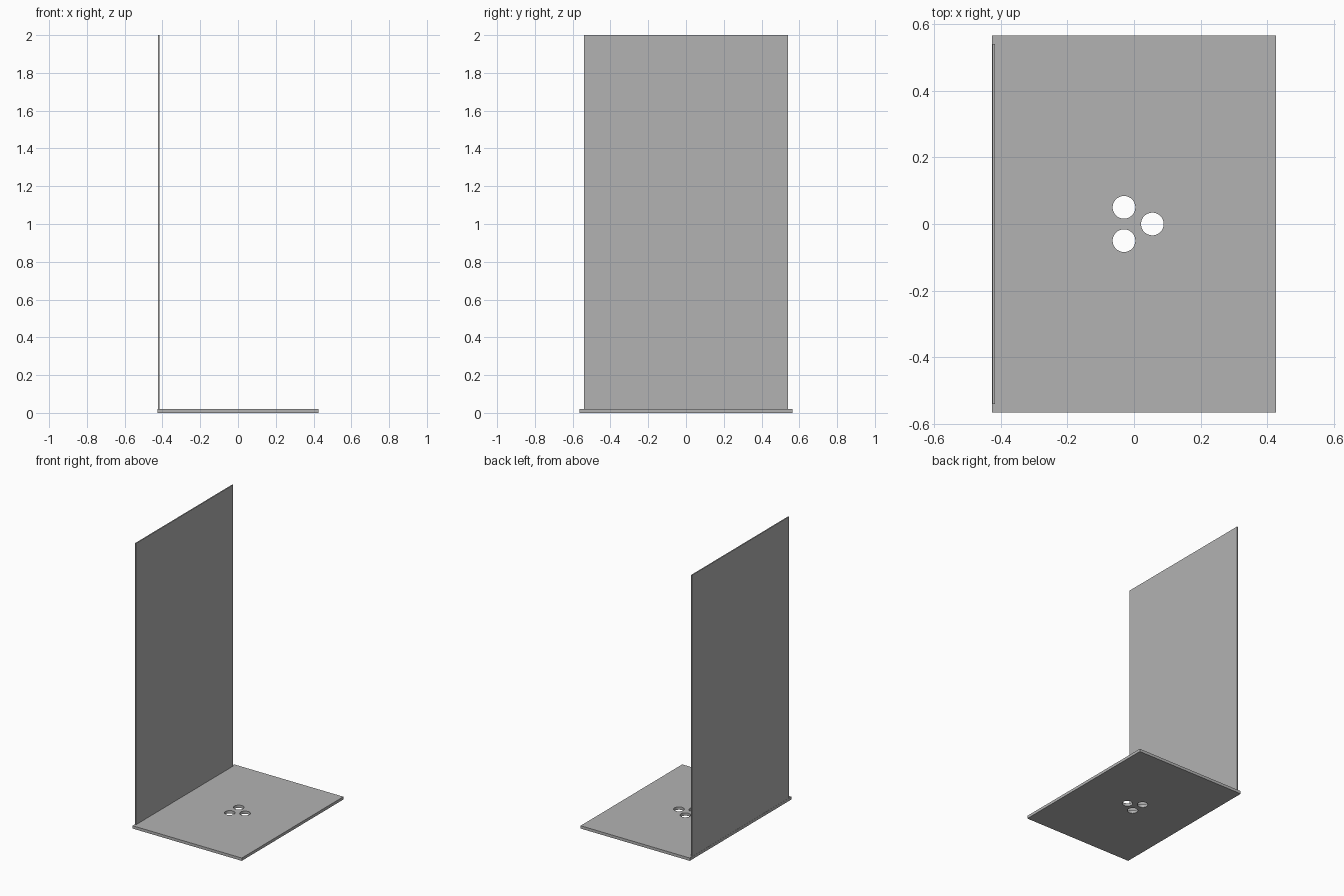
import bpy

if "Cube" in bpy.data.objects:
    bpy.data.objects.remove(bpy.data.objects["Cube"])

grey = bpy.data.materials.new("neutral grey")
grey.diffuse_color = (0.45, 0.45, 0.45, 1)
grey.use_nodes = True
grey.node_tree.nodes["Principled BSDF"].inputs["Base Color"].default_value = grey.diffuse_color


def box(name, x0, x1, y0, y1, z0, z1):
    bpy.ops.mesh.primitive_cube_add(
        size=1, location=((x0 + x1) / 2, (y0 + y1) / 2, (z0 + z1) / 2))
    ob = bpy.context.object
    ob.name = name
    ob.scale = (x1 - x0, y1 - y0, z1 - z0)
    bpy.ops.object.transform_apply(location=False, rotation=False, scale=True)
    ob.data.materials.append(grey)
    return ob


# Flat base plate and thin upright panel along its left edge
base = box("base_plate", -0.425, 0.425, -0.565, 0.565, 0, 0.02)
box("upright_panel", -0.424, -0.416, -0.54, 0.54, 0.02, 2)

# Three round holes through the base
for x, y in ((-0.03, 0.05), (-0.03, -0.05), (0.055, 0)):
    bpy.ops.mesh.primitive_cylinder_add(
        vertices=48, radius=0.034, depth=0.1, location=(x, y, 0.01))
    cutter = bpy.context.object
    cutter.name = "hole_cutter"
    cutter.data.materials.append(grey)
    mod = base.modifiers.new("hole", 'BOOLEAN')
    mod.operation = 'DIFFERENCE'
    mod.solver = 'EXACT'
    mod.object = cutter
    bpy.context.view_layer.objects.active = base
    bpy.ops.object.modifier_apply(modifier=mod.name)
    bpy.data.objects.remove(cutter)

# Smooth hole walls, crisp plate edges
bpy.ops.object.select_all(action='DESELECT')
base.select_set(True)
bpy.context.view_layer.objects.active = base
bpy.ops.object.shade_smooth_by_angle()
